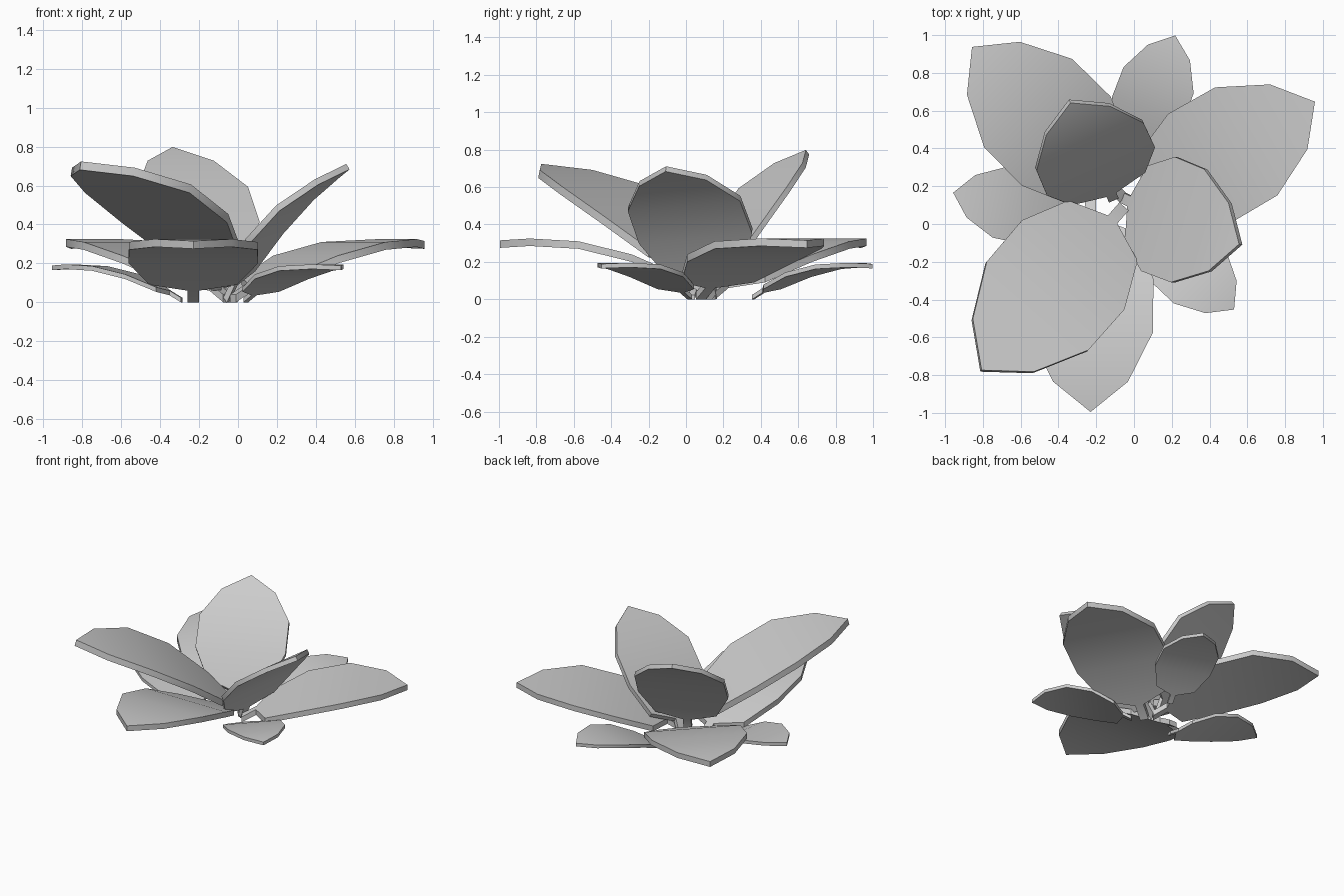
import bpy, bmesh
from math import radians
from mathutils import Matrix, Vector

if "Cube" in bpy.data.objects:
    bpy.data.objects.remove(bpy.data.objects["Cube"])

# Half outline of one leaf: (distance along, half width, height of underside)
ROWS = [(0.0, 0.03, 0.0), (0.10, 0.03, 0.06), (0.18, 0.225, 0.09),
        (0.43, 0.333, 0.20), (0.715, 0.33, 0.27), (0.975, 0.198, 0.285)]
TIP = (1.135, 0.0, 0.275)
THICK = 0.04


def leaf(name, loc, az, length, width, tilt=0, roll=0):
    bm = bmesh.new()
    layers = []
    for dz in (0, THICK):
        rows = [[bm.verts.new((s, -h, z + dz)), bm.verts.new((s, h, z + dz))]
                for s, h, z in ROWS]
        tip = bm.verts.new((TIP[0], 0, TIP[2] + dz))
        for a, b in zip(rows, rows[1:]):
            bm.faces.new((a[0], b[0], b[1], a[1]))
        bm.faces.new((rows[-1][0], tip, rows[-1][1]))
        layers.append([r[0] for r in rows] + [tip] + [r[1] for r in reversed(rows)])
    # rim joining the two faces of the leaf
    low, high = layers
    n = len(low)
    for i in range(n):
        j = (i + 1) % n
        bm.faces.new((low[i], low[j], high[j], high[i]))
    m = (Matrix.Translation(Vector(loc))
         @ Matrix.Rotation(radians(az), 4, 'Z')
         @ Matrix.Rotation(radians(-tilt), 4, 'Y')
         @ Matrix.Rotation(radians(roll), 4, 'X')
         @ Matrix.Diagonal((length, width, length, 1)))
    bm.transform(m)
    bmesh.ops.recalc_face_normals(bm, faces=bm.faces)
    me = bpy.data.meshes.new(name)
    bm.to_mesh(me)
    bm.free()
    ob = bpy.data.objects.new(name, me)
    bpy.context.collection.objects.link(ob)
    bpy.ops.object.select_all(action='DESELECT')
    ob.select_set(True)
    bpy.context.view_layer.objects.active = ob
    bpy.ops.object.shade_smooth_by_angle(angle=radians(35))


# Small low leaves
leaf("low_leaf_back", (-0.02, 0.36, 0), 69.5, 0.6, 0.6)
leaf("low_leaf_left", (-0.29, 0.03, 0), 168.5, 0.6, 0.58)
leaf("low_leaf_right", (0.04, 0.02, 0), -44, 0.6, 0.6)

# Wide middle leaves
leaf("middle_leaf_left", (-0.055, 0.135, 0), 135, 1, 1)
leaf("middle_leaf_right", (-0.025, 0.08, 0), 30, 1, 1)
leaf("middle_leaf_front", (-0.23, 0.14, 0), -90, 1, 1)

# Raised upper leaves
leaf("upper_leaf_back", (-0.114, 0.142, 0.06), 114, 0.78, 0.94, tilt=38)
leaf("upper_leaf_right", (-0.05, 0.138, 0), -19.6, 0.82, 0.95, tilt=32, roll=6)
leaf("upper_leaf_left", (-0.06, 0.085, 0.08), 229, 1.11, 1.08, tilt=14)
